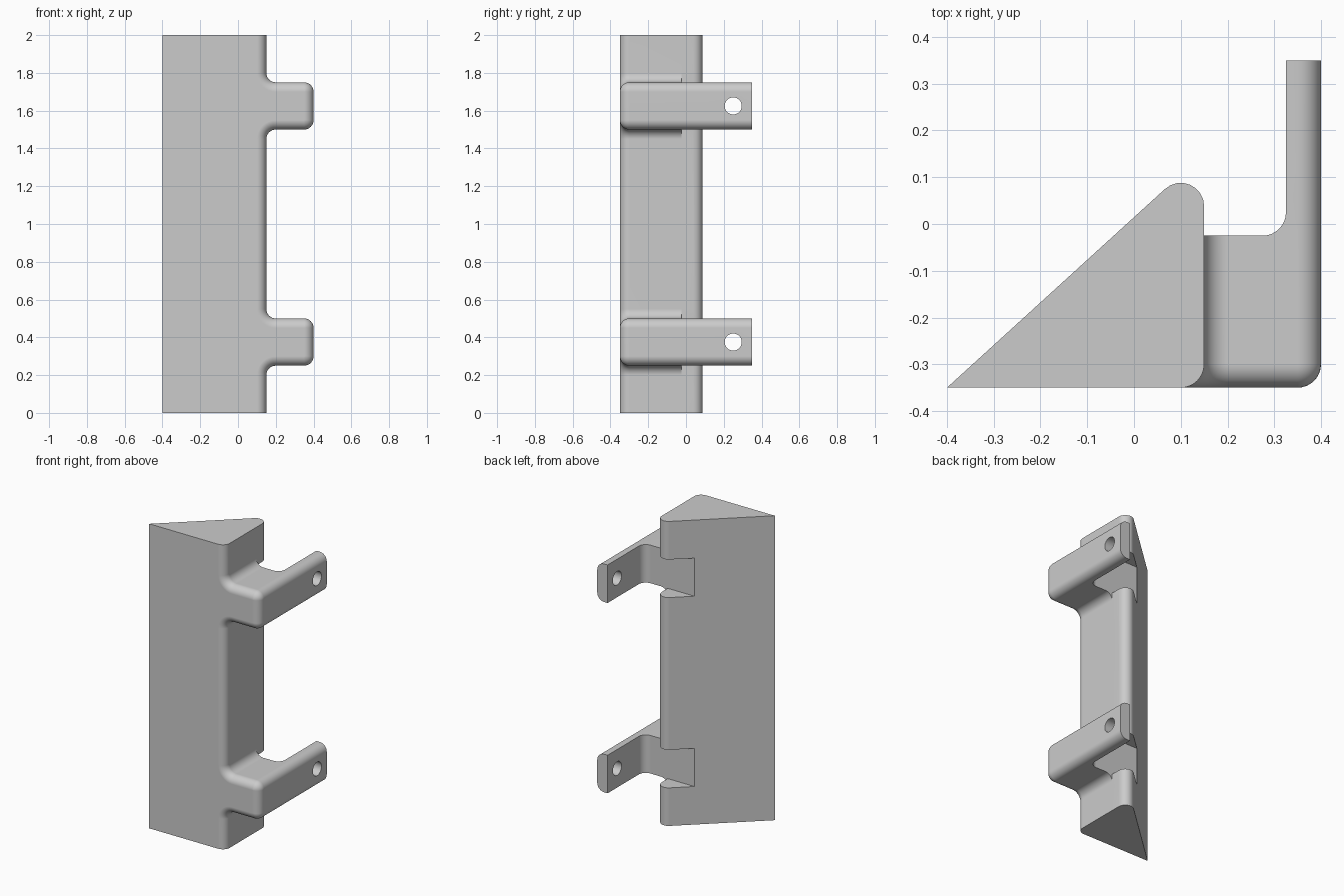
import bpy, bmesh, math
from mathutils import Matrix

cube = bpy.data.objects.get("Cube")
if cube:
    bpy.data.objects.remove(cube, do_unlink=True)

R = 0.05                     # radius of every rounding
FRONT, WEB, BACK = -0.35, -0.025, 0.35
HEIGHT, BAND = 2.0, 0.25
BANDS = (0.25, 1.5)          # lower edge of each bracket
STEPS = 8

grey = bpy.data.materials.new("plain grey")
grey.use_nodes = True
grey.diffuse_color = (0.6, 0.6, 0.6, 1)
grey.node_tree.nodes["Principled BSDF"].inputs["Base Color"].default_value = (0.6, 0.6, 0.6, 1)


def arc(cx, cy, r, a, b):
    """Points on an arc from angle a to b, in degrees."""
    angles = [math.radians(a + (b - a) * i / STEPS) for i in range(STEPS + 1)]
    return [(cx + r * math.cos(t), cy + r * math.sin(t)) for t in angles]


def make_object(name, bm):
    bmesh.ops.remove_doubles(bm, verts=bm.verts, dist=1e-5)
    bmesh.ops.recalc_face_normals(bm, faces=bm.faces)
    mesh = bpy.data.meshes.new(name)
    bm.to_mesh(mesh)
    bm.free()
    mesh.materials.append(grey)
    obj = bpy.data.objects.new(name, mesh)
    bpy.context.collection.objects.link(obj)
    return obj


def loft(name, sections):
    """Solid through matching rings of points, capped at both ends."""
    bm = bmesh.new()
    rings = [[bm.verts.new(p) for p in s] for s in sections]
    n = len(rings[0])
    for a, b in zip(rings, rings[1:]):
        for i in range(n):
            j = (i + 1) % n
            bm.faces.new((a[i], a[j], b[j], b[i]))
    bm.faces.new(rings[0])
    bm.faces.new(rings[-1][::-1])
    return make_object(name, bm)


def outline(d):
    """Front outline of the post with two tabs, inset by d."""
    pts = [(-0.5, 0), (0.15 - d, 0)]
    for z in BANDS:
        top = z + BAND
        pts += arc(0.15 + R, z - R, R + d, 180, 90)
        pts += arc(0.4 - R, z + R, R - d, -90, 0)
        pts += arc(0.4 - R, top - R, R - d, 0, 90)
        pts += arc(0.15 + R, top + R, R + d, -90, -180)
    return pts + [(0.15 - d, HEIGHT), (-0.5, HEIGHT)]


# Main block with a rounded front edge
sections = []
for i in range(STEPS + 1):
    t = math.pi / 2 * i / STEPS
    y = FRONT + R * (1 - math.cos(t))
    sections.append([(x, y, z) for x, z in outline(R * (1 - math.sin(t)))])
sections.append([(x, BACK, z) for x, z in outline(0)])
body = loft("wedge_post_with_brackets", sections)


def cut(cutter):
    cutter.hide_render = True
    mod = body.modifiers.new("cut", 'BOOLEAN')
    mod.operation, mod.solver, mod.object = 'DIFFERENCE', 'EXACT', cutter
    bpy.context.view_layer.objects.active = body
    bpy.ops.object.modifier_apply(modifier=mod.name)
    bpy.data.objects.remove(cutter, do_unlink=True)


# Sloped back, tangent to the rounded rear edge
cx, cy = 0.1, 0.038
dx, dy = cx + 0.4, cy - FRONT
slope = math.atan2(dy, dx) + math.asin(R / math.hypot(dx, dy))


def on_slope(x):
    return (x, FRONT + (x + 0.4) * math.tan(slope))


far = [(0.6, 0.6), (-0.6, 0.6), on_slope(-0.6)]
post_cut = arc(cx, cy, R, math.degrees(slope) + 90, 0) + [(0.15, WEB), (0.6, WEB)] + far
notch_x = -0.4 + (WEB - FRONT) / math.tan(slope)
arm_x = 0.325
band_cut = ([(notch_x, WEB)] + arc(arm_x - R, WEB + R, R, -90, 0)
            + [(arm_x, 0.6), (-0.6, 0.6), on_slope(-0.6)])

# Cut the plan shape level by level: plain post, then notch behind each bracket
levels = [-0.1]
for z in BANDS:
    levels += [z, z + BAND]
levels.append(HEIGHT + 0.1)
for i, (low, high) in enumerate(zip(levels, levels[1:])):
    plan = band_cut if i % 2 else post_cut
    cut(loft("plan_cutter", [[(x, y, z) for x, y in plan] for z in (low, high)]))

# Screw hole through each arm
for z in BANDS:
    bm = bmesh.new()
    bmesh.ops.create_cone(bm, cap_ends=True, segments=32, radius1=0.045, radius2=0.045, depth=0.4,
                          matrix=Matrix.Translation((0.36, 0.25, z + BAND / 2))
                          @ Matrix.Rotation(math.pi / 2, 4, 'Y'))
    cut(make_object("hole_cutter", bm))

# Smooth roundings, flat faces kept flat
bpy.ops.object.select_all(action='DESELECT')
body.select_set(True)
bpy.context.view_layer.objects.active = body
bpy.ops.object.shade_smooth_by_angle(angle=math.radians(25))
weighted = body.modifiers.new("flat faces", 'WEIGHTED_NORMAL')
weighted.keep_sharp = True
